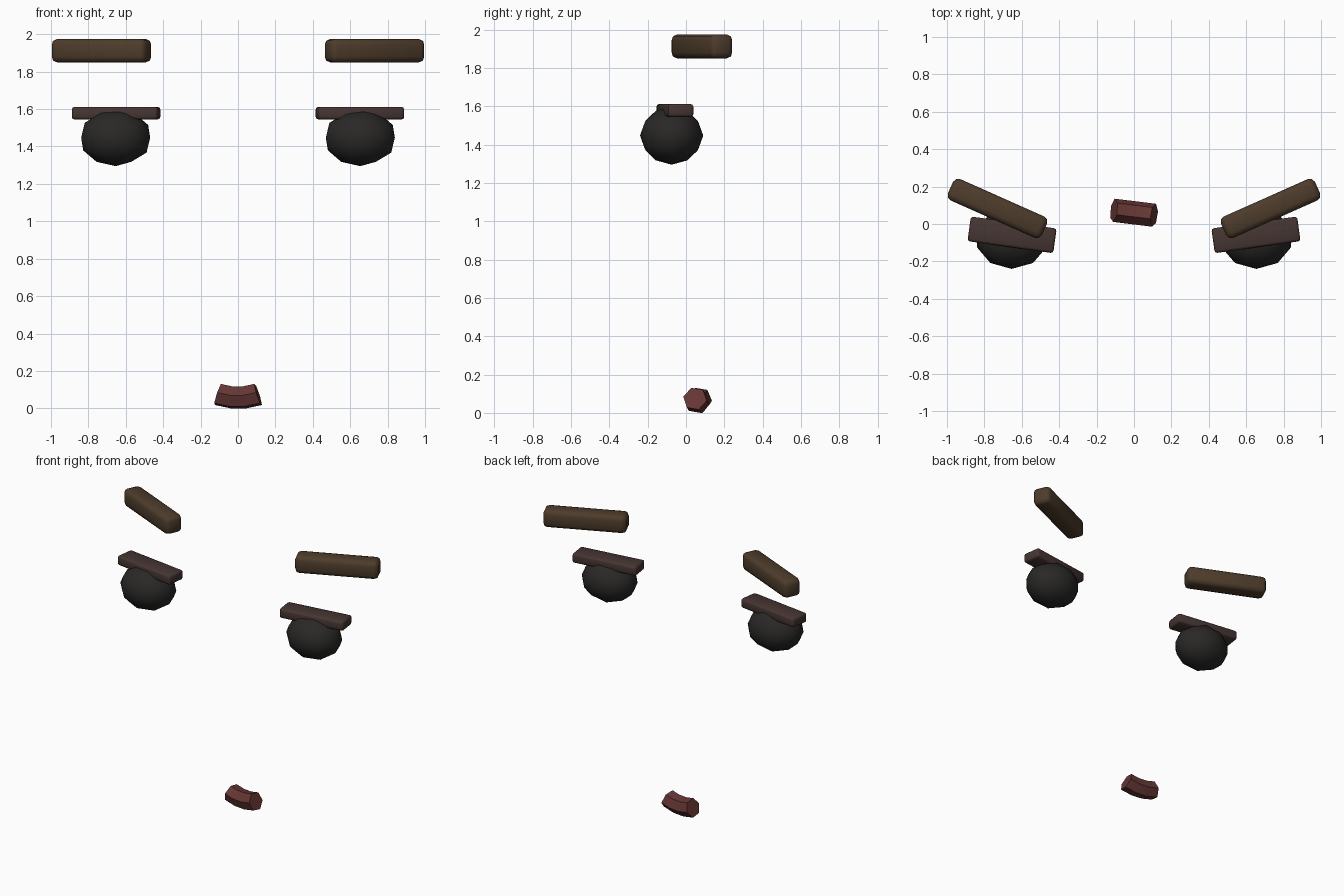
import bpy, bmesh
from math import sin, cos, radians

if "Cube" in bpy.data.objects:
    bpy.data.objects.remove(bpy.data.objects["Cube"])


def material(name, rgb):
    m = bpy.data.materials.new(name)
    m.diffuse_color = (*rgb, 1)
    m.use_nodes = True
    m.node_tree.nodes["Principled BSDF"].inputs["Base Color"].default_value = m.diffuse_color
    return m


BROWN = material("brow_brown", (0.075, 0.045, 0.024))
LID = material("lid_brown", (0.06, 0.036, 0.032))
BLACK = material("eye_black", (0.022, 0.021, 0.02))
RED = material("mouth_red", (0.13, 0.038, 0.035))


def add(name, bm, mat, loc, yaw=0, mirrored=False):
    if mirrored:
        bmesh.ops.scale(bm, vec=(-1, 1, 1), verts=bm.verts)
    bmesh.ops.recalc_face_normals(bm, faces=bm.faces)
    me = bpy.data.meshes.new(name)
    bm.to_mesh(me)
    bm.free()
    me.materials.append(mat)
    me.shade_smooth()
    ob = bpy.data.objects.new(name, me)
    ob.location = loc
    ob.rotation_euler.z = radians(yaw)
    bpy.context.collection.objects.link(ob)
    return ob


def bar(size, bevel, segments):
    bm = bmesh.new()
    bmesh.ops.create_cube(bm, size=1)
    bmesh.ops.scale(bm, vec=size, verts=bm.verts)
    bmesh.ops.bevel(bm, geom=bm.edges[:], offset=bevel, segments=segments,
                    profile=0.5, affect='EDGES')
    return bm


for side, s in (("left", -1), ("right", 1)):
    # Eyebrow: thick rounded bar swept back at its outer end
    add(f"eyebrow_{side}", bar((0.55, 0.125, 0.125), 0.03, 2), BROWN,
        (s * 0.73, 0.083, 1.912), s * 24)
    # Eyelid: thin bar resting on the eye
    add(f"eyelid_{side}", bar((0.463, 0.133, 0.067), 0.014, 2), LID,
        (s * 0.652, -0.058, 1.578), s * 8)
    # Eye: low-poly ball, slightly squashed
    bm = bmesh.new()
    bmesh.ops.create_icosphere(bm, subdivisions=2, radius=1)
    bmesh.ops.scale(bm, vec=(0.194, 0.165, 0.152), verts=bm.verts)
    add(f"eye_{side}", bm, BLACK, (s * 0.654, -0.075, 1.447))

# Mouth: six-sided tube bent into a short smile
bm = bmesh.new()
R, r, half, steps = 0.35, 0.063, 18, 3
rings = []
for i in range(steps + 1):
    a = radians(-half + 2 * half * i / steps)
    ring = []
    for k in range(6):
        t = radians(-10 + 60 * k)
        d = R - r * sin(t)
        ring.append(bm.verts.new((d * sin(a), r * cos(t), R - d * cos(a))))
    rings.append(ring)
for p, q in zip(rings, rings[1:]):
    for k in range(6):
        bm.faces.new((p[k], p[(k + 1) % 6], q[(k + 1) % 6], q[k]))
bm.faces.new(rings[0])
bm.faces.new(rings[-1])
mouth = add("mouth", bm, RED, (0, 0.06, 0.0), -7)
# Rest the lowest point on the ground
mouth.location.z = -min(v.co.z for v in mouth.data.vertices)

# Smooth shading, keeping the hard edges
bpy.ops.object.select_all(action='DESELECT')
for ob in bpy.context.collection.objects:
    ob.select_set(True)
    bpy.context.view_layer.objects.active = ob
bpy.ops.object.shade_smooth_by_angle(angle=radians(50))
